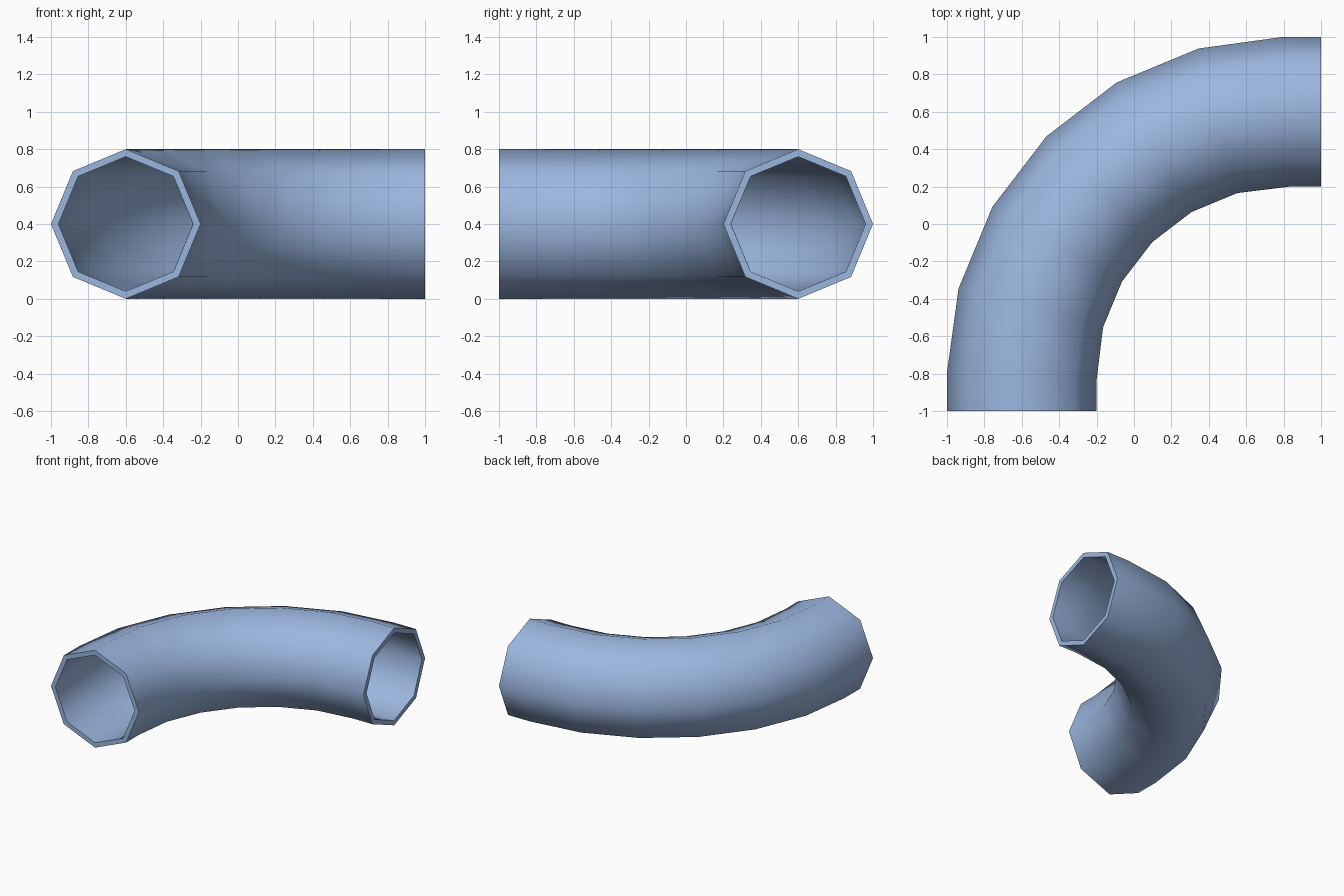
import bpy, bmesh
from math import cos, sin, pi, radians
from mathutils import Vector

cube = bpy.data.objects.get("Cube")
if cube:
    bpy.data.objects.remove(cube, do_unlink=True)

SIDES = 8
OUTER, INNER = 0.4, 0.36
BEND, STEPS = 1.415, 6      # centreline radius and bend segments

# Light blue material
blue = bpy.data.materials.new("light_blue")
blue.use_nodes = True
colour = (0.33, 0.47, 0.74, 1)
blue.diffuse_color = colour
blue.node_tree.nodes["Principled BSDF"].inputs["Base Color"].default_value = colour

# Centreline: short straight, quarter bend, short straight
centre = Vector((BEND - 0.6, 0.6 - BEND, OUTER))
path = [Vector((-0.6, -1, OUTER))]
for i in range(STEPS + 1):
    a = pi / 2 * i / STEPS
    path.append(centre + BEND * Vector((-cos(a), sin(a), 0)))
path.append(Vector((1, 0.6, OUTER)))


def cross_section(bm, index, radius):
    """Octagonal ring set across the averaged path direction."""
    p = path[index]
    direction = Vector()
    if index > 0:
        direction += (p - path[index - 1]).normalized()
    if index < len(path) - 1:
        direction += (path[index + 1] - p).normalized()
    direction.normalize()
    up = Vector((0, 0, 1))
    side = direction.cross(up)
    ring = []
    for k in range(SIDES):
        a = 2 * pi * k / SIDES
        ring.append(bm.verts.new(p + radius * (cos(a) * side + sin(a) * up)))
    return ring


def bridge(bm, ring_a, ring_b):
    for k in range(SIDES):
        n = (k + 1) % SIDES
        bm.faces.new((ring_a[k], ring_a[n], ring_b[n], ring_b[k]))


# Hollow pipe: outer wall, inner wall and two end rims
bm = bmesh.new()
walls = [[cross_section(bm, i, r) for i in range(len(path))] for r in (OUTER, INNER)]
for wall in walls:
    for ring_a, ring_b in zip(wall, wall[1:]):
        bridge(bm, ring_a, ring_b)
for end in (0, -1):
    bridge(bm, walls[0][end], walls[1][end])
bmesh.ops.recalc_face_normals(bm, faces=bm.faces)

mesh = bpy.data.meshes.new("pipe_elbow")
bm.to_mesh(mesh)
bm.free()
mesh.materials.append(blue)
pipe = bpy.data.objects.new("pipe_elbow", mesh)
bpy.context.collection.objects.link(pipe)

# Smooth walls with crisp rims
bpy.ops.object.select_all(action="DESELECT")
pipe.select_set(True)
bpy.context.view_layer.objects.active = pipe
bpy.ops.object.shade_smooth_by_angle(angle=radians(60))
